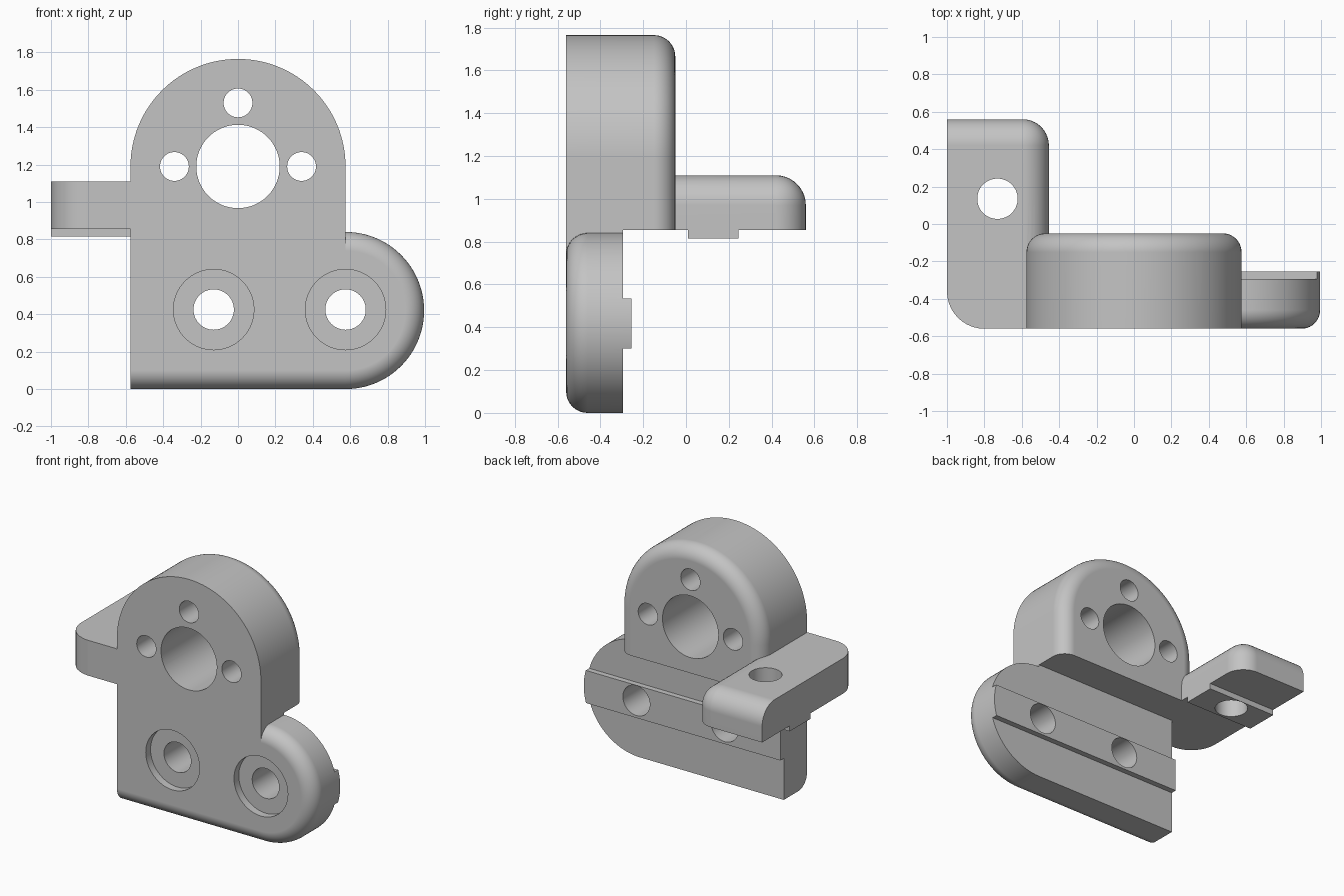
import bpy, bmesh
from math import pi, sin, cos

default = bpy.data.objects.get("Cube")
if default:
    bpy.data.objects.remove(default, do_unlink=True)

grey = bpy.data.materials.new("light grey")
grey.use_nodes = True
colour = (0.55, 0.55, 0.55, 1)
grey.diffuse_color = colour
grey.node_tree.nodes["Principled BSDF"].inputs["Base Color"].default_value = colour

FRONT, PLATE_BACK, HOUSING_BACK = -0.56, -0.295, -0.05
HALF, SHELF = 0.575, 0.855
BORE_Z, BOLT_Z = 1.19, 0.42


def arc(cx, cy, r, start, end, n):
    return [(cx + r * cos(start + (end - start) * i / n),
             cy + r * sin(start + (end - start) * i / n)) for i in range(n + 1)]


def rect(x0, x1, y0, y1):
    return [(x0, y0), (x1, y0), (x1, y1), (x0, y1)]


def near(a, b):
    return abs(a - b) < 0.001


def prism(name, outline, axis, lo, hi, fillets=()):
    """Extrude an outline along y or z, then round the edges picked by each rule."""
    bm = bmesh.new()
    place = (lambda u, v, d: (u, d, v)) if axis == "y" else (lambda u, v, d: (u, v, d))
    rings = [[bm.verts.new(place(u, v, d)) for u, v in outline] for d in (lo, hi)]
    for ring in rings:
        bm.faces.new(ring)
    n = len(outline)
    for i in range(n):
        j = (i + 1) % n
        bm.faces.new((rings[0][i], rings[0][j], rings[1][j], rings[1][i]))
    bmesh.ops.recalc_face_normals(bm, faces=bm.faces)
    for radius, rule in fillets:
        picked = [e for e in bm.edges if rule(e.verts[0].co, e.verts[1].co)]
        bmesh.ops.bevel(bm, geom=picked, offset=radius, segments=10, profile=0.5,
                        affect="EDGES", clamp_overlap=False)
    bmesh.ops.recalc_face_normals(bm, faces=bm.faces)
    mesh = bpy.data.meshes.new(name)
    bm.to_mesh(mesh)
    bm.free()
    mesh.materials.append(grey)
    obj = bpy.data.objects.new(name, mesh)
    bpy.context.collection.objects.link(obj)
    return obj


def combine(target, other, operation):
    other.hide_render = True
    mod = target.modifiers.new("boolean", "BOOLEAN")
    mod.operation, mod.solver, mod.object = operation, "EXACT", other
    bpy.context.view_layer.objects.active = target
    bpy.ops.object.modifier_apply(modifier=mod.name)
    bpy.data.objects.remove(other, do_unlink=True)


def drill(target, u, v, r, axis, lo, hi):
    cutter = prism("drill_cutter", arc(u, v, r, 0, 2 * pi, 64)[:-1], axis, lo, hi)
    combine(target, cutter, "DIFFERENCE")


# Lower mounting plate with one round end and a rounded front rim
stadium = [(-HALF, 0)] + arc(HALF, BOLT_Z, 0.42, -pi / 2, pi / 2, 48) + [(-HALF, 0.84)]
body = prism("motor_bracket", stadium, "y", FRONT, -0.255, [
    (0.1, lambda a, b: near(a.y, FRONT) and near(b.y, FRONT)
     and not (near(a.x, -HALF) and near(b.x, -HALF)))])

# Steps that leave the locating rail on the back of the plate
for z0, z1 in ((-0.1, 0.30), (0.535, 1.0)):
    step = prism("step_cutter", rect(-1.2, 1.2, z0, z1), "y", PLATE_BACK, 0)
    combine(body, step, "DIFFERENCE")

# Web between plate and housing
web = prism("web", rect(-HALF, HALF, BOLT_Z, 0.95), "y", FRONT, PLATE_BACK)
combine(body, web, "UNION")

# Arched housing with a rounded back rim
arch = [(-HALF, SHELF), (HALF, SHELF)] + arc(0, BORE_Z, HALF, 0, pi, 64)
housing = prism("housing", arch, "y", FRONT, HOUSING_BACK, [
    (0.1, lambda a, b: near(a.y, HOUSING_BACK) and near(b.y, HOUSING_BACK)
     and not (near(a.z, SHELF) and near(b.z, SHELF)))])
combine(body, housing, "UNION")

# Side arm with rounded corners and top edges
X0, X1, BACK, TOP = -1.0, -0.455, 0.56, 1.11


def arm_rim(a, b):
    top = near(a.z, TOP) and near(b.z, TOP)
    at_back = near(a.y, BACK) and near(b.y, BACK)
    at_right = near(a.x, X1) and near(b.x, X1)
    return (top and (at_back or at_right)) or (at_back and at_right)


def arm_front_corner(a, b):
    return all(near(p.x, X0) and near(p.y, FRONT) for p in (a, b))


arm = prism("side_arm", rect(X0, X1, FRONT, BACK), "z", 0.815, TOP,
            [(0.14, arm_rim), (0.2, arm_front_corner)])
for y0, y1 in ((-0.8, 0.01), (0.245, 0.8)):
    step = prism("step_cutter", rect(-1.2, 0, y0, y1), "z", 0.7, SHELF)
    combine(arm, step, "DIFFERENCE")
drill(arm, -0.73, 0.135, 0.108, "z", 0.7, 1.3)
combine(body, arm, "UNION")

# Main bore and its three screw holes
drill(body, 0, BORE_Z, 0.223, "y", -0.7, 0.1)
for x, z in ((-0.34, BORE_Z), (0.34, BORE_Z), (0, 1.53)):
    drill(body, x, z, 0.077, "y", -0.7, 0.1)

# Counterbored bolt holes in the plate
for x in (-0.13, HALF):
    drill(body, x, 0.425, 0.215, "y", -0.7, FRONT + 0.055)
    drill(body, x, 0.425, 0.108, "y", -0.7, 0.1)

# Smooth curved faces while keeping flats flat
bpy.ops.object.select_all(action="DESELECT")
body.select_set(True)
bpy.context.view_layer.objects.active = body
bpy.ops.object.shade_smooth_by_angle(angle=0.52)
weighted = body.modifiers.new("weighted_normals", "WEIGHTED_NORMAL")
weighted.keep_sharp = True
